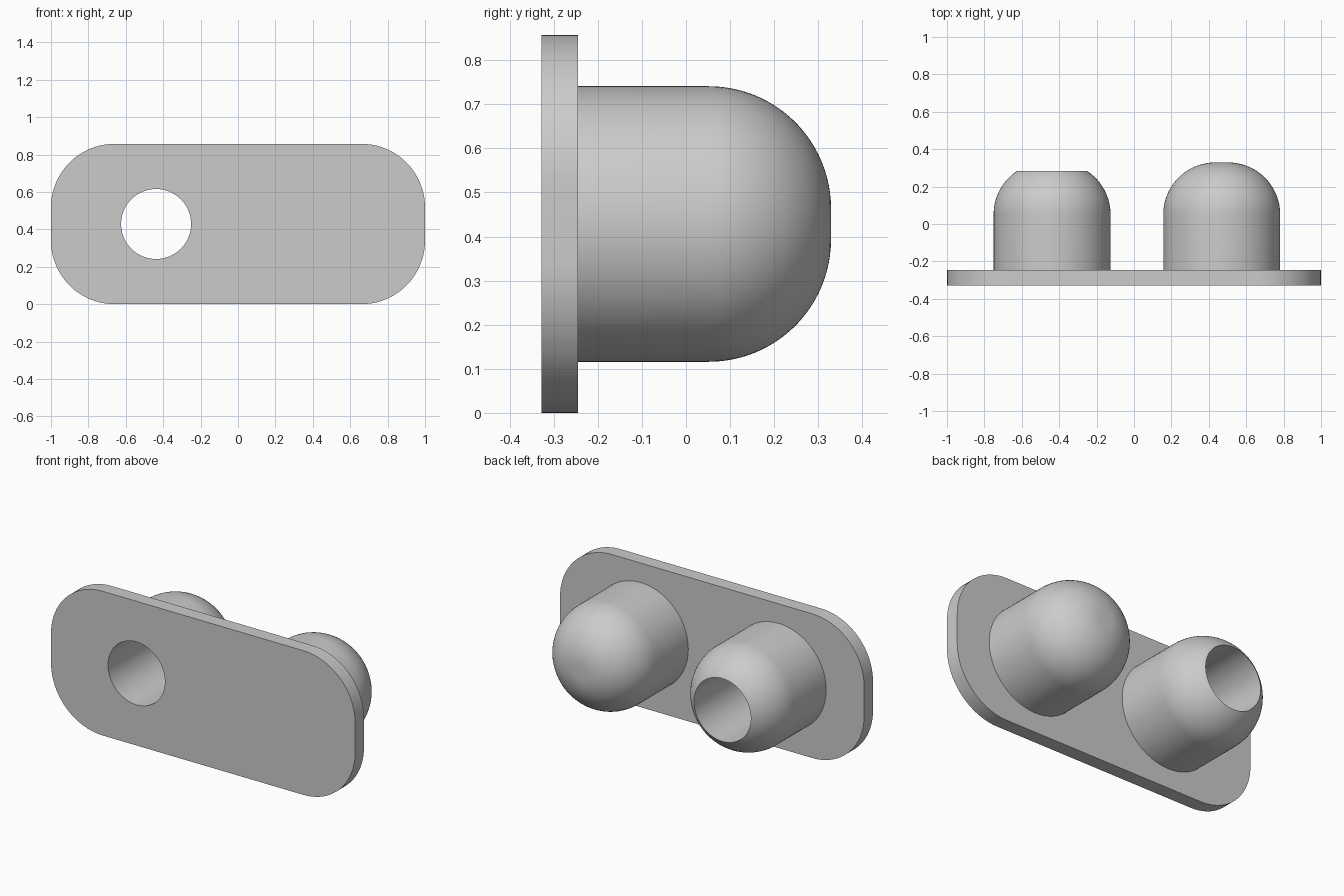
import bpy, bmesh, math
from mathutils import Matrix, Vector

if "Cube" in bpy.data.objects:
    bpy.data.objects.remove(bpy.data.objects["Cube"], do_unlink=True)

FRONT, BACK, TIP = -0.328, -0.245, 0.329
HEIGHT, CORNER = 0.857, 0.34
MID = HEIGHT / 2
RADIUS, BORE, FILLET = 0.3125, 0.187, 0.2775
HOLE_X, DOME_X = -0.438, 0.469

grey = bpy.data.materials.new("plain grey")
grey.use_nodes = True
grey.diffuse_color = (0.6, 0.6, 0.6, 1)
grey.node_tree.nodes["Principled BSDF"].inputs["Base Color"].default_value = (0.6, 0.6, 0.6, 1)


def finish(obj):
    obj.data.materials.append(grey)
    bpy.ops.object.select_all(action="DESELECT")
    obj.select_set(True)
    bpy.context.view_layer.objects.active = obj
    bpy.ops.object.shade_smooth_by_angle(angle=math.radians(30))


def arc(cx, cy, r, start, end, steps):
    angles = [math.radians(start + (end - start) * i / steps) for i in range(steps + 1)]
    return [(cx + r * math.cos(a), cy + r * math.sin(a)) for a in angles]


def lathe(name, profile, x):
    """Spin (radius, y) points around an axis running front to back."""
    bm = bmesh.new()
    verts = [bm.verts.new((r, y, 0)) for r, y in profile]
    edges = [bm.edges.new(pair) for pair in zip(verts, verts[1:])]
    bmesh.ops.spin(bm, geom=verts + edges, cent=(0, 0, 0), axis=(0, 1, 0),
                   angle=math.tau, steps=96, use_duplicate=False)
    bmesh.ops.remove_doubles(bm, verts=bm.verts, dist=1e-5)
    bmesh.ops.recalc_face_normals(bm, faces=bm.faces)
    bmesh.ops.translate(bm, verts=bm.verts, vec=(x, 0, MID))
    mesh = bpy.data.meshes.new(name)
    bm.to_mesh(mesh)
    bm.free()
    obj = bpy.data.objects.new(name, mesh)
    bpy.context.collection.objects.link(obj)
    finish(obj)


# Back plate: rounded outline with a round hole, given thickness
outline = []
for i, (sx, sz) in enumerate([(1, 1), (-1, 1), (-1, -1), (1, -1)]):
    outline += arc(sx * (1 - CORNER), sz * (MID - CORNER), CORNER, 90 * i, 90 * i + 90, 20)
hole = arc(HOLE_X, 0, BORE, 0, 360, 96)[:-1]

curve = bpy.data.curves.new("plate", "CURVE")
curve.dimensions = "2D"
curve.fill_mode = "BOTH"
curve.extrude = (BACK - FRONT) / 2
for points in (outline, hole):
    spline = curve.splines.new("POLY")
    spline.points.add(len(points) - 1)
    spline.use_cyclic_u = True
    for p, (x, z) in zip(spline.points, points):
        p.co = (x, z, 0, 1)
source = bpy.data.objects.new("plate_outline", curve)
bpy.context.collection.objects.link(source)
bpy.context.view_layer.update()
mesh = bpy.data.meshes.new_from_object(source.evaluated_get(bpy.context.evaluated_depsgraph_get()))
bpy.data.objects.remove(source, do_unlink=True)
mesh.transform(Matrix.Translation(Vector((0, (FRONT + BACK) / 2, MID)))
               @ Matrix.Rotation(math.pi / 2, 4, "X"))
bm = bmesh.new()
bm.from_mesh(mesh)
bmesh.ops.remove_doubles(bm, verts=bm.verts, dist=1e-5)
bmesh.ops.recalc_face_normals(bm, faces=bm.faces)
bm.to_mesh(mesh)
bm.free()
plate = bpy.data.objects.new("plate", mesh)
bpy.context.collection.objects.link(plate)
finish(plate)

# Closed plug with a rounded end
centre, base = RADIUS - FILLET, TIP - FILLET
lathe("closed_plug", [(RADIUS, BACK)] + arc(centre, base, FILLET, 0, 90, 24) + [(0, TIP)], DOME_X)

# Open plug: the same rounded end cut through by a straight bore
rim = math.degrees(math.acos((BORE - centre) / FILLET))
lathe("open_plug", [(RADIUS, BACK)] + arc(centre, base, FILLET, 0, rim, 18) + [(BORE, BACK)], HOLE_X)
